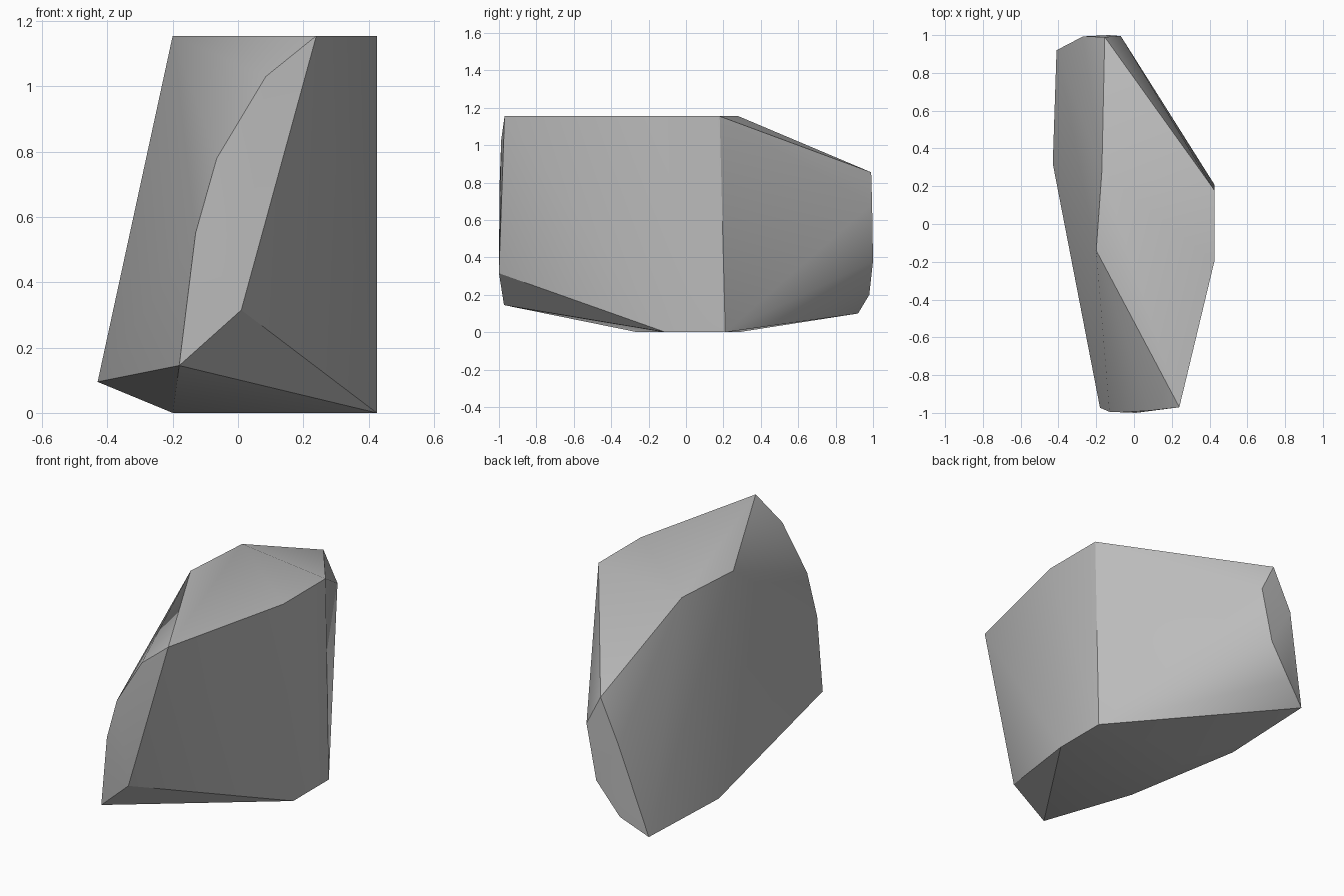
import bpy, bmesh, math

cube = bpy.data.objects.get("Cube")
if cube:
    bpy.data.objects.remove(cube, do_unlink=True)

# Stone colour
stone = bpy.data.materials.new("stone_grey")
stone.use_nodes = True
colour = (0.5, 0.5, 0.5, 1)
stone.diffuse_color = colour
bsdf = next(n for n in stone.node_tree.nodes if n.type == "BSDF_PRINCIPLED")
bsdf.inputs["Base Color"].default_value = colour

# Corners of the boulder, grouped by the facet they bound
HEIGHT, SIDE = 1.155, 0.425
top = [(x, y, HEIGHT) for x, y in
       ((0.24, -0.97), (SIDE, -0.2), (SIDE, 0.18), (-0.17, 0.28), (-0.2, -0.14))]
base = [(x, y, 0) for x, y in
        ((-0.2, -0.26), (SIDE, -0.11), (SIDE, 0.21), (-0.2, 0.28))]
front_end = [(0.085, -0.988, 1.03), (-0.065, -0.997, 0.78), (-0.13, -0.994, 0.55),
             (-0.18, -0.973, 0.145), (0.01, -1, 0.315)]
back_end = [(-0.155, 0.99, 0.855), (-0.07, 0.995, 0.685), (-0.135, 1, 0.38),
            (-0.27, 0.98, 0.2), (-0.41, 0.92, 0.1), (-0.27, 0.993, 0.615)]
flank = [(-0.43, 0.32, 0.095)]

# Wrap the corners in a convex shell
bm = bmesh.new()
for co in top + base + front_end + back_end + flank:
    bm.verts.new(co)
bmesh.ops.convex_hull(bm, input=bm.verts)
loose = [v for v in bm.verts if not v.link_faces]
bmesh.ops.delete(bm, geom=loose, context="VERTS")
bmesh.ops.dissolve_limit(bm, angle_limit=math.radians(1),
                         verts=bm.verts, edges=bm.edges)
bmesh.ops.recalc_face_normals(bm, faces=bm.faces)
mesh = bpy.data.meshes.new("boulder")
bm.to_mesh(mesh)
bm.free()
mesh.materials.append(stone)

boulder = bpy.data.objects.new("boulder", mesh)
bpy.context.collection.objects.link(boulder)

# Soft facets with crisp main ridges
bpy.ops.object.select_all(action="DESELECT")
boulder.select_set(True)
bpy.context.view_layer.objects.active = boulder
bpy.ops.object.shade_smooth_by_angle(angle=math.radians(30))
